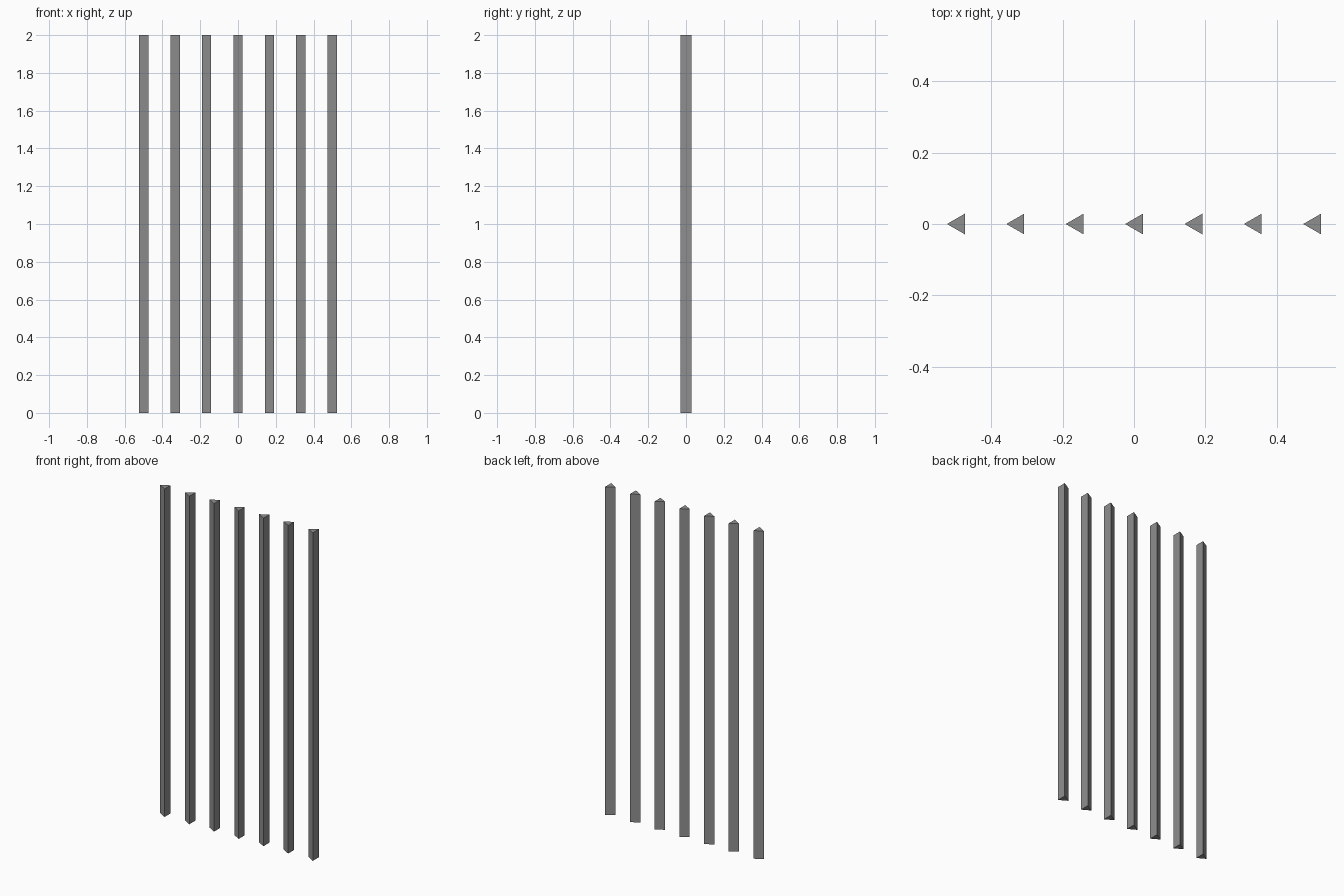
import bpy
import math

if "Cube" in bpy.data.objects:
    bpy.data.objects.remove(bpy.data.objects["Cube"])

RADIUS = 1 / 30      # circumradius of the triangular section
HEIGHT = 2.0
COUNT = 7
SPACING = 1 / 6

grey = bpy.data.materials.new("mid_grey")
grey.diffuse_color = (0.275, 0.275, 0.275, 1)
grey.use_nodes = True
grey.node_tree.nodes["Principled BSDF"].inputs["Base Color"].default_value = grey.diffuse_color

# triangular section with its point towards -x, centred on its width
section = [(RADIUS * math.cos(math.pi + i * math.tau / 3) + RADIUS / 4,
            RADIUS * math.sin(math.pi + i * math.tau / 3)) for i in range(3)]


def bar(name, x):
    verts = [(px, py, z) for z in (0, HEIGHT) for px, py in section]
    faces = [(2, 1, 0), (3, 4, 5)]
    faces += [(i, (i + 1) % 3, (i + 1) % 3 + 3, i + 3) for i in range(3)]
    mesh = bpy.data.meshes.new(name)
    mesh.from_pydata(verts, [], faces)
    mesh.materials.append(grey)
    obj = bpy.data.objects.new(name, mesh)
    obj.location.x = x
    bpy.context.collection.objects.link(obj)


# evenly spaced row of upright bars
for n in range(COUNT):
    bar(f"upright_bar_{n + 1}", (n - (COUNT - 1) / 2) * SPACING)
